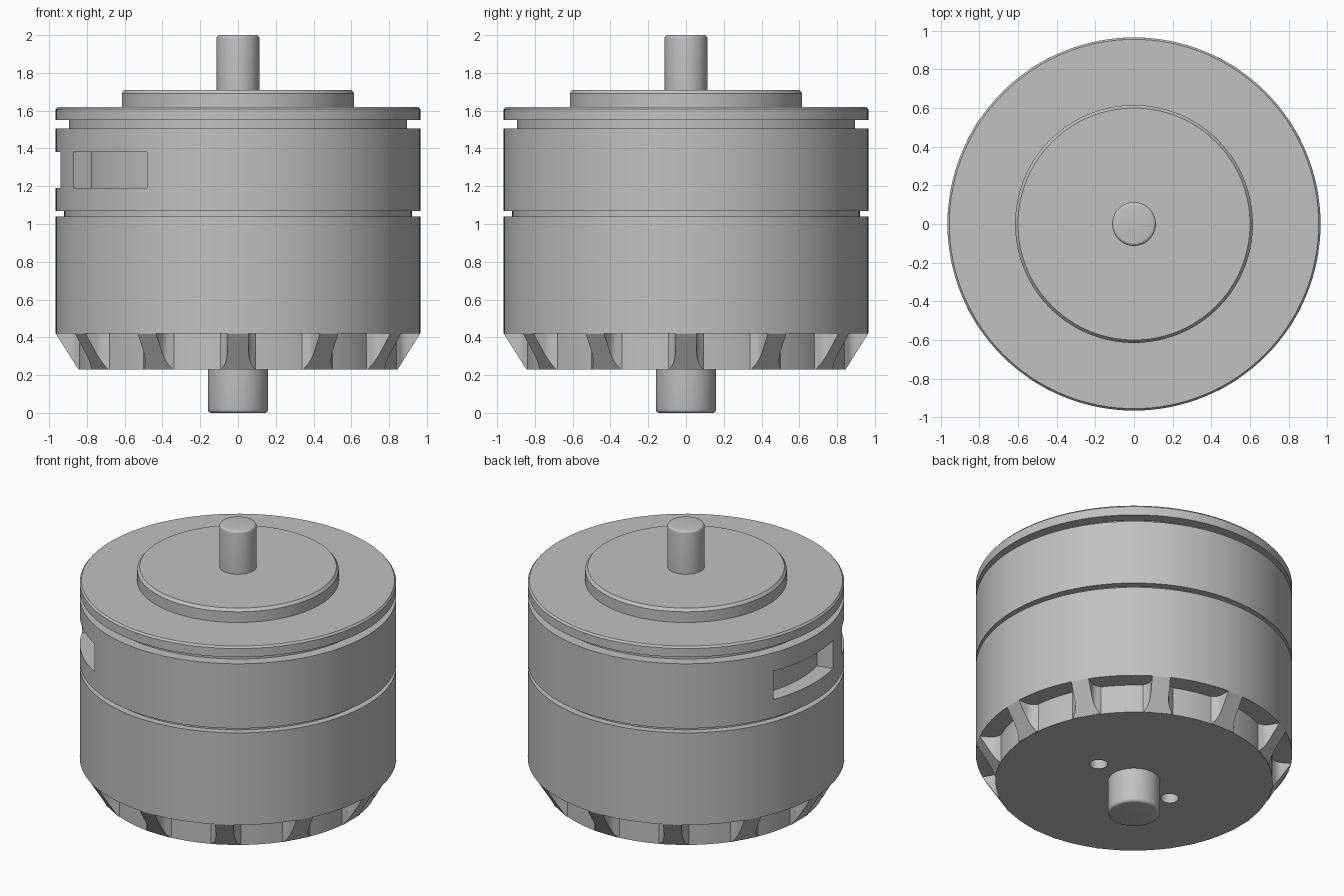
import bpy, bmesh
from math import sin, cos, pi, radians
from mathutils import Matrix, Vector

cube = bpy.data.objects.get("Cube")
if cube:
    bpy.data.objects.remove(cube, do_unlink=True)

GREY = (0.53, 0.53, 0.53, 1)
metal = bpy.data.materials.new("grey_metal")
metal.use_nodes = True
metal.diffuse_color = GREY
metal.node_tree.nodes["Principled BSDF"].inputs["Base Color"].default_value = GREY


def finish(name, bm):
    """Turn a bmesh into a smooth-shaded metal object."""
    bmesh.ops.recalc_face_normals(bm, faces=bm.faces)
    mesh = bpy.data.meshes.new(name)
    bm.to_mesh(mesh)
    bm.free()
    mesh.materials.append(metal)
    obj = bpy.data.objects.new(name, mesh)
    bpy.context.collection.objects.link(obj)
    return obj


def select(obj):
    bpy.ops.object.select_all(action="DESELECT")
    obj.select_set(True)
    bpy.context.view_layer.objects.active = obj


def smooth(obj):
    select(obj)
    bpy.ops.object.shade_smooth_by_angle(angle=radians(30))


def lathe(name, profile, steps=128):
    """Spin an (r, z) profile that starts and ends on the axis."""
    bm = bmesh.new()
    verts = [bm.verts.new((r, 0, z)) for r, z in profile]
    edges = [bm.edges.new(pair) for pair in zip(verts, verts[1:])]
    bmesh.ops.spin(bm, geom=verts + edges, axis=(0, 0, 1), cent=(0, 0, 0),
                   angle=2 * pi, steps=steps, use_duplicate=False)
    bmesh.ops.remove_doubles(bm, verts=bm.verts, dist=0.0001)
    return finish(name, bm)


def prism(bm, outline, z0, z1):
    """Extrude a plan outline from z0 to z1."""
    face = bm.faces.new([bm.verts.new((x, y, z0)) for x, y in outline])
    new = bmesh.ops.extrude_face_region(bm, geom=[face])["geom"]
    top = [v for v in new if isinstance(v, bmesh.types.BMVert)]
    bmesh.ops.translate(bm, verts=top, vec=(0, 0, z1 - z0))


def cut(obj, cutter):
    """Subtract the cutter, then discard it."""
    cutter.hide_render = True
    mod = obj.modifiers.new("cut", "BOOLEAN")
    mod.operation, mod.solver, mod.object = "DIFFERENCE", "EXACT", cutter
    select(obj)
    bpy.ops.object.modifier_apply(modifier=mod.name)
    bpy.data.objects.remove(cutter, do_unlink=True)


def arc(r, a0, a1, n=16):
    angles = [radians(a0 + (a1 - a0) * i / n) for i in range(n + 1)]
    return [(r * cos(a), r * sin(a)) for a in angles]


R = 0.965        # outer radius
HUB = 0.845      # bottom radius
Z0, Z1 = 0.23, 0.42   # vented skirt heights

# Lower housing, with the neck of the narrow groove above it
smooth(lathe("lower_housing", [(0, Z1), (R, Z1), (R, 1.04), (0.92, 1.04),
                               (0.92, 1.07), (0, 1.07)]))

# Upper housing with two side slots
upper = lathe("upper_housing", [(0, 1.07), (R, 1.07), (R, 1.505), (0, 1.505)])
for a0, a1 in ((158.5, 193.3), (205.6, 240)):
    bm = bmesh.new()
    prism(bm, arc(0.86, a0, a1) + arc(1.1, a1, a0), 1.19, 1.38)
    cut(upper, finish("slot_cutter", bm))
smooth(upper)

# Groove neck, top flange and raised cap
smooth(lathe("top_flange", [(0, 1.505), (0.895, 1.505), (0.895, 1.55), (R, 1.55),
                            (R, 1.608), (R - 0.01, 1.62), (0, 1.62)]))
smooth(lathe("raised_cap", [(0, 1.62), (0.615, 1.62), (0.615, 1.692),
                            (0.6, 1.71), (0, 1.71)]))

# Shafts with rounded ends
def shaft(name, r, base, tip, f):
    d = f if tip > base else -f
    fillet = [(r - f + f * cos(a), tip - d + d * sin(a))
              for a in (i * pi / 8 for i in range(5))]
    smooth(lathe(name, [(0, base), (r, base)] + fillet + [(0, tip)], 64))


shaft("top_shaft", 0.113, 1.71, 2.0, 0.016)
shaft("bottom_shaft", 0.16, Z0, 0.0, 0.018)

# Bottom hub with two small mounting holes
hub = lathe("bottom_hub", [(0, Z0), (HUB, Z0), (HUB, Z1), (0, Z1)])
for side in (1, -1):
    bm = bmesh.new()
    prism(bm, [(x + side * 0.3, y + side * 0.02) for x, y in arc(0.055, 0, 345, 23)],
          0.1, 0.35)
    cut(hub, finish("hole_cutter", bm))
smooth(hub)

# Sloping skirt ribs, flared where they meet the hub
half = [(0.83, 0.1), (0.85, 0.084), (0.862, 0.07), (0.88, 0.06), (0.9, 0.056), (1, 0.056)]
slope = Vector((Z1 - Z0, 0, HUB - R))
for i in range(12):
    bm = bmesh.new()
    prism(bm, half + [(x, -y) for x, y in reversed(half)], Z0 + 0.001, Z1)
    bmesh.ops.bisect_plane(bm, geom=bm.verts[:] + bm.edges[:] + bm.faces[:],
                           plane_co=(HUB, 0, Z0), plane_no=slope, clear_outer=True)
    bmesh.ops.holes_fill(bm, edges=[e for e in bm.edges if e.is_boundary], sides=0)
    bmesh.ops.rotate(bm, verts=bm.verts, cent=(0, 0, 0),
                     matrix=Matrix.Rotation(i * pi / 6, 3, "Z"))
    smooth(finish(f"skirt_rib_{i + 1}", bm))
